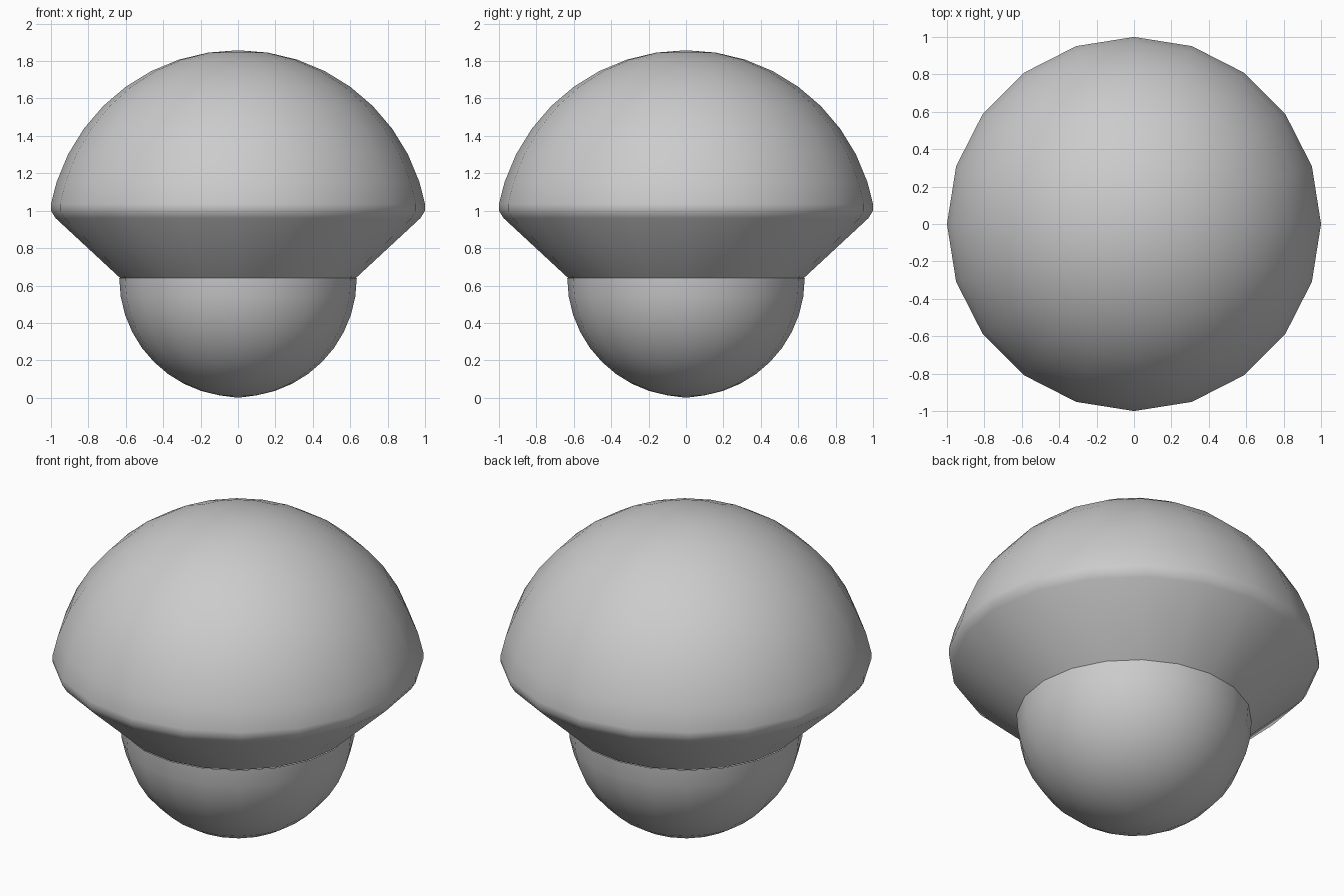
import bpy, bmesh, math

if "Cube" in bpy.data.objects:
    bpy.data.objects.remove(bpy.data.objects["Cube"])

SIDES = 20


def lathe(name, profile):
    """Spin an (r, z) profile about z; points with r = 0 become poles."""
    bm = bmesh.new()
    verts = [bm.verts.new((r, 0, z)) for r, z in profile]
    edges = [bm.edges.new(pair) for pair in zip(verts, verts[1:])]
    bmesh.ops.spin(bm, geom=verts + edges, cent=(0, 0, 0), axis=(0, 0, 1),
                   angle=math.tau, steps=SIDES, use_duplicate=False)
    bmesh.ops.remove_doubles(bm, verts=bm.verts, dist=1e-4)
    bmesh.ops.dissolve_degenerate(bm, edges=bm.edges, dist=1e-5)
    bmesh.ops.recalc_face_normals(bm, faces=bm.faces)
    # Make sure the surface faces outward
    if sum(f.normal.dot(f.calc_center_median()) if f.calc_center_median().length else 0
           for f in bm.faces if name != "stem") < 0:
        bmesh.ops.reverse_faces(bm, faces=bm.faces)
    if name == "stem" and min(bm.faces, key=lambda f: f.calc_center_median().z).normal.z > 0:
        bmesh.ops.reverse_faces(bm, faces=bm.faces)
    for f in bm.faces:
        f.smooth = True
    mesh = bpy.data.meshes.new(name)
    bm.to_mesh(mesh)
    bm.free()
    obj = bpy.data.objects.new(name, mesh)
    bpy.context.collection.objects.link(obj)
    return obj


def arc(radius, centre, start, stop, step):
    """Circle points, with angles in degrees measured from straight up."""
    return [(radius * abs(round(math.sin(math.radians(a)), 6)),
             centre + radius * math.cos(math.radians(a)))
            for a in range(start, stop + 1, step)]


# Cap: spherical dome, rounded rim, conical underside
lathe("cap", arc(1.02, 0.838, 0, 72, 9)
      + [(1.0, 1.035), (1.0, 1.0), (0.975, 0.96), (0.63, 0.64)])

# Stem: lower half of a sphere
lathe("stem", arc(0.635, 0.64, 90, 180, 9)[:-1] + [(0, 0.0)])
